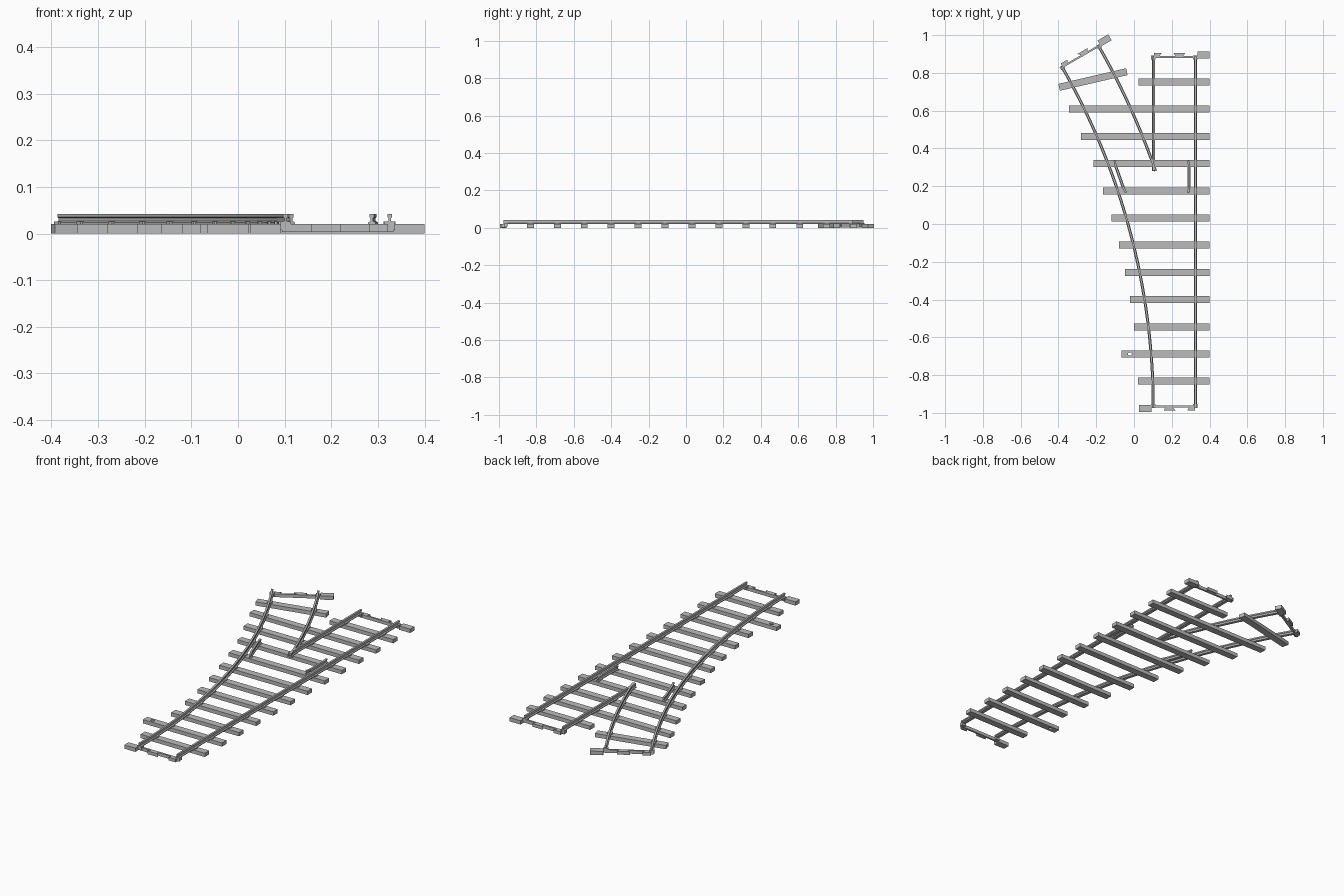
import bpy, bmesh, math
from mathutils import Vector, Matrix

cube = bpy.data.objects.get("Cube")
if cube:
    bpy.data.objects.remove(cube)

grey = bpy.data.materials.new("track_grey")
grey.use_nodes = True
colour = (0.5, 0.5, 0.5, 1)
grey.diffuse_color = colour
grey.node_tree.nodes["Principled BSDF"].inputs["Base Color"].default_value = colour

TIE_TOP = 0.02
START, END = -0.975, 0.89      # ends of the straight track
LEFT, GAUGE = 0.102, 0.223     # left rail position and rail spacing
RADIUS = 3.62                  # radius of the curved left rail
CENTRE = LEFT - RADIUS
BRANCH = math.radians(30)


def finish(name, bm):
    bmesh.ops.recalc_face_normals(bm, faces=bm.faces)
    mesh = bpy.data.meshes.new(name)
    bm.to_mesh(mesh)
    bm.free()
    mesh.materials.append(grey)
    obj = bpy.data.objects.new(name, mesh)
    bpy.context.collection.objects.link(obj)
    return obj


def prism(name, outline, z0, z1, matrix=Matrix()):
    bm = bmesh.new()
    face = bm.faces.new([bm.verts.new((x, y, z0)) for x, y in outline])
    new = bmesh.ops.extrude_face_region(bm, geom=[face])["geom"]
    verts = [v for v in new if isinstance(v, bmesh.types.BMVert)]
    bmesh.ops.translate(bm, verts=verts, vec=(0, 0, z1 - z0))
    bm.transform(matrix)
    return finish(name, bm)


def box(name, x0, x1, y, depth, z0, z1, matrix=Matrix()):
    a, b = y - depth / 2, y + depth / 2
    return prism(name, [(x0, a), (x1, a), (x1, b), (x0, b)], z0, z1, matrix)


def rail(name, path):
    # I-shaped section: wide foot, thin web, narrow head
    half = [(0.008, 0.02), (0.008, 0.024), (0.0025, 0.027),
            (0.0025, 0.033), (0.005, 0.035), (0.005, 0.042)]
    section = half + [(-x, z) for x, z in reversed(half)]
    bm = bmesh.new()
    rings = []
    points = [Vector(p) for p in path]
    for i, p in enumerate(points):
        d = (points[min(i + 1, len(points) - 1)] - points[max(i - 1, 0)]).normalized()
        rings.append([bm.verts.new((p.x + d.y * s, p.y - d.x * s, z)) for s, z in section])
    n = len(section)
    for a, b in zip(rings, rings[1:]):
        for k in range(n):
            bm.faces.new((a[k], a[(k + 1) % n], b[(k + 1) % n], b[k]))
    bm.faces.new(rings[0])
    bm.faces.new(rings[-1])
    return finish(name, bm)


def arc_x(y, offset=0.0):
    return CENTRE + math.sqrt((RADIUS + offset) ** 2 - (y - START) ** 2)


def arc_path(offset, y0, y1, steps):
    ys = [y0 + (y1 - y0) * i / steps for i in range(steps + 1)]
    return [(arc_x(y, offset), y) for y in ys]


def placed(x, y, angle):
    return Matrix.Translation((x, y, 0)) @ Matrix.Rotation(angle, 4, "Z")


def chair(x, y, angle=0.0):
    box("rail_chair", -0.013, 0.013, 0, 0.018, TIE_TOP - 0.002, 0.026, placed(x, y, angle))


# Running rails
right = LEFT + GAUGE
frog_y = 0.28
branch_y = START + RADIUS * math.sin(BRANCH)
inner_y = START + (RADIUS + GAUGE) * math.sin(BRANCH)
rail("right_straight_rail", [(right, START), (right, END)])
rail("inner_straight_rail", [(LEFT, frog_y), (LEFT, END)])
rail("left_curved_rail", arc_path(0, START, branch_y, 28))
rail("inner_curved_rail", arc_path(GAUGE, frog_y, inner_y, 12))

# Guard rails with flared ends
gx = right - 0.033
rail("straight_guard_rail", [(gx - 0.005, 0.165), (gx, 0.2), (gx, 0.3), (gx - 0.005, 0.335)])
guard = arc_path(0.033, 0.165, 0.335, 5)
guard[0] = (guard[0][0] + 0.005, guard[0][1])
guard[-1] = (guard[-1][0] + 0.005, guard[-1][1])
rail("curved_guard_rail", guard)

# Ties, growing longer toward the branch
tie_starts = [0.022, -0.065, 0.0, -0.02, -0.047, -0.08, -0.12,
              -0.165, -0.215, -0.28, -0.345, 0.025]
for i, x0 in enumerate(tie_starts):
    y = -0.832 + i * 0.144
    tie = box("tie", x0, 0.4, y, 0.037, 0, TIE_TOP)
    chair(right, y)
    if y < branch_y - 0.1:
        chair(arc_x(y), y, math.asin((y - START) / RADIUS))
    if y > 0.4:
        chair(LEFT, y)
        if y < 0.7:
            chair(arc_x(y, GAUGE), y, math.asin((y - START) / (RADIUS + GAUGE)))
    if i == 1:
        # Mounting hole in the long tie end
        ring = [(-0.022 + 0.011 * math.cos(k * math.pi / 6),
                 y + 0.009 * math.sin(k * math.pi / 6)) for k in range(12)]
        cutter = prism("hole_cutter", ring, -0.01, 0.03)
        cutter.hide_render = True
        mod = tie.modifiers.new("hole", "BOOLEAN")
        mod.object = cutter
        mod.operation = "DIFFERENCE"
        bpy.context.view_layer.objects.active = tie
        bpy.ops.object.modifier_apply(modifier="hole")
        bpy.data.objects.remove(cutter)

# Slanted tie under the branch
slant = math.radians(13)
box("branch_tie", -0.184, 0.184, 0, 0.037, 0, TIE_TOP, placed(-0.217, 0.765, slant))
for off in (0, GAUGE):
    y = 0.74 + off * 0.2
    chair(arc_x(y, off), y, math.asin((y - START) / (RADIUS + off)))


# Coupling ends: bar, interlocking tabs, short tie stub and rail clips
def coupling(matrix):
    box("end_bar", -0.008, GAUGE + 0.008, -0.005, 0.01, 0.003, TIE_TOP, matrix)
    box("end_tie_stub", GAUGE + 0.01, GAUGE + 0.075, 0.005, 0.036, 0, TIE_TOP, matrix)
    for x0, x1, lean in ((0.003, 0.043, 0), (0.113, 0.168, 0.008)):
        prism("coupling_tab", [(x0 + lean, -0.002), (x1 - 0.01, -0.002),
                               (x1, 0.015), (x0 - lean, 0.015)], 0.003, TIE_TOP, matrix)
    for x in (0, GAUGE):
        box("rail_clip", x - 0.012, x + 0.012, -0.008, 0.02, 0.008, 0.026, matrix)


coupling(placed(LEFT, END, 0))
coupling(placed(right, START + 0.003, math.pi))
coupling(placed(arc_x(branch_y), branch_y, BRANCH))
